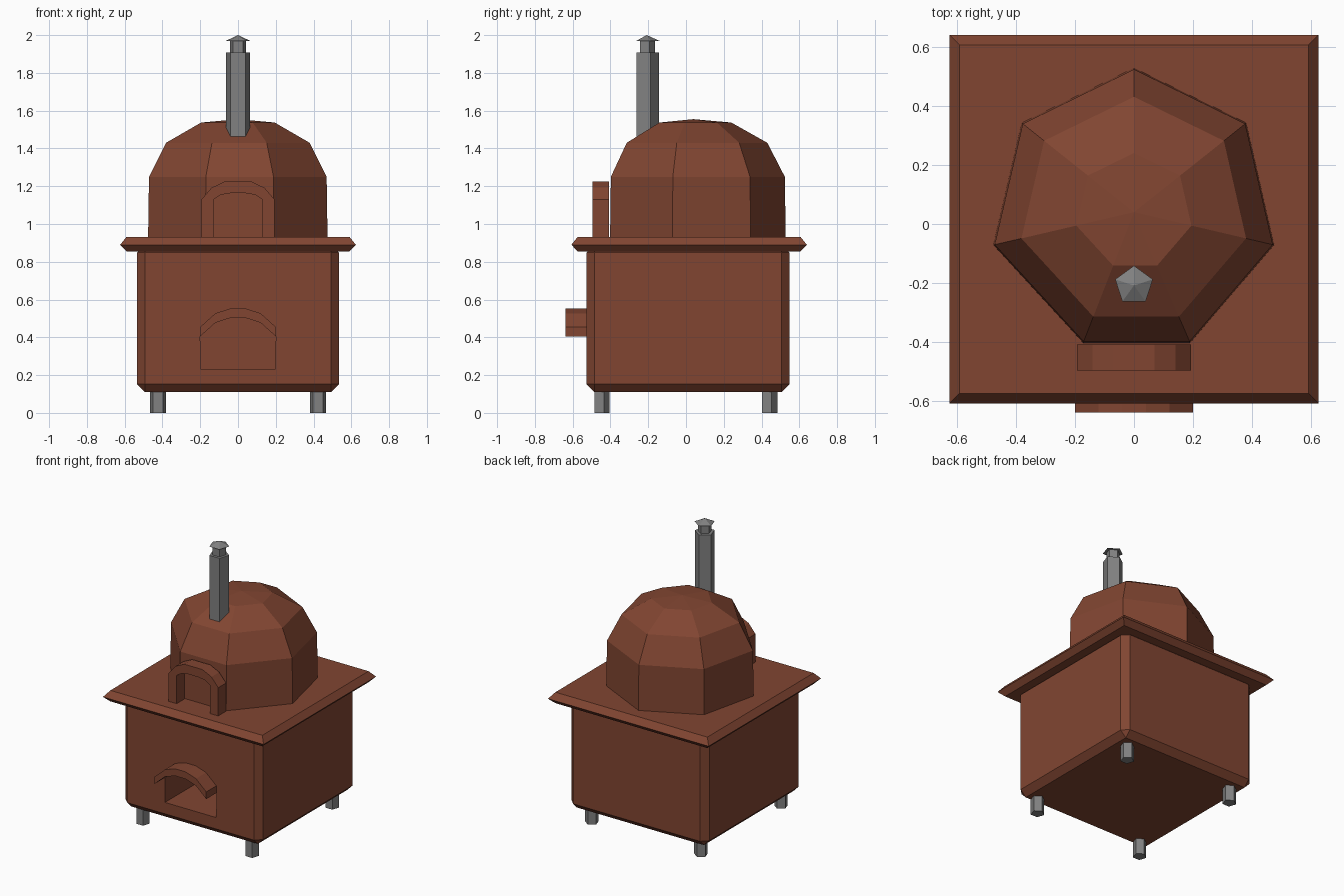
import bpy, bmesh, math
from mathutils import Matrix, Vector

if "Cube" in bpy.data.objects:
    bpy.data.objects.remove(bpy.data.objects["Cube"])


def material(name, rgb):
    m = bpy.data.materials.new(name)
    m.diffuse_color = (*rgb, 1)
    m.use_nodes = True
    m.node_tree.nodes["Principled BSDF"].inputs["Base Color"].default_value = m.diffuse_color
    return m


CLAY = material("terracotta", (0.22, 0.06, 0.031))
METAL = material("grey_metal", (0.22, 0.22, 0.22))


def finish(bm, name, mat):
    bmesh.ops.recalc_face_normals(bm, faces=bm.faces[:])
    me = bpy.data.meshes.new(name)
    bm.to_mesh(me)
    bm.free()
    me.materials.append(mat)
    ob = bpy.data.objects.new(name, me)
    bpy.context.collection.objects.link(ob)
    return ob


def loft(name, rings, mat, apex=None):
    """Skin equal-length rings of points, capped, or closed to an apex."""
    bm = bmesh.new()
    vs = [[bm.verts.new(p) for p in r] for r in rings]
    n = len(vs[0])
    for a, b in zip(vs, vs[1:]):
        for i in range(n):
            j = (i + 1) % n
            bm.faces.new((a[i], a[j], b[j], b[i]))
    bm.faces.new(vs[0][::-1])
    if apex:
        tip = bm.verts.new(apex)
        for i in range(n):
            bm.faces.new((vs[-1][i], vs[-1][(i + 1) % n], tip))
    else:
        bm.faces.new(vs[-1])
    return finish(bm, name, mat)


def pentagon(x, y, z, r):
    return [(x + r * math.cos(math.radians(90 + 72 * i)),
             y + r * math.sin(math.radians(90 + 72 * i)), z) for i in range(5)]


def rect(hx, y0, y1, z):
    return [(-hx, y0, z), (hx, y0, z), (hx, y1, z), (-hx, y1, z)]


def prism(name, profile, y0, y1, mat):
    """Extrude an (x, z) outline along y."""
    return loft(name, [[(x, y, z) for x, z in profile] for y in (y0, y1)], mat)


def mirrored(half):
    """Left-half points, bottom to crown, continued down the right side."""
    return half + [(-x, z) for x, z in reversed(half)]


# Base cabinet with chamfered edges
bm = bmesh.new()
bmesh.ops.create_cube(bm, size=1, matrix=Matrix.Translation((0, 0.011, 0.5)) @
                      Matrix.Diagonal((1.07, 1.074, 0.78, 1)))
bmesh.ops.bevel(bm, geom=bm.edges[:], offset=0.042, segments=1, affect='EDGES')
cabinet = finish(bm, "base_cabinet", CLAY)

# Arched wood store cut into the front
hood_out = [(-0.20, 0.455), (-0.12, 0.527), (-0.04, 0.553)]
hood_in = [(x, z - 0.05) for x, z in hood_out]
cutter = prism("wood_store_cutter", mirrored([(-0.199, 0.232)] + hood_in), -0.7, -0.03, CLAY)
cutter.hide_render = True
mod = cabinet.modifiers.new("wood_store", 'BOOLEAN')
mod.operation = 'DIFFERENCE'
mod.solver = 'EXACT'
mod.object = cutter
bpy.context.view_layer.objects.active = cabinet
bpy.ops.object.modifier_apply(modifier=mod.name)
bpy.data.objects.remove(cutter)

# Hood over the wood store
prism("wood_store_hood", mirrored(hood_out) + mirrored(hood_in)[::-1], -0.638, -0.50, CLAY)

# Counter slab with pointed edge
loft("counter_slab", [rect(0.59, -0.573, 0.606, 0.855),
                      rect(0.624, -0.607, 0.64, 0.89),
                      rect(0.59, -0.573, 0.606, 0.932)], CLAY)

# Seven-sided dome
base = [(0, 0.488), (-0.38, 0.302), (-0.476, -0.111), (-0.172, -0.442),
        (0.19, -0.442), (0.474, -0.111), (0.38, 0.302)]
steps = [(0.925, 1.0), (1.25, 0.99), (1.43, 0.80), (1.537, 0.41)]
loft("oven_dome", [[(x * s, 0.04 + y * s, z) for x, y in base] for z, s in steps],
     CLAY, apex=(0, 0.04, 1.555))

# Arch around the oven mouth
mouth_out = [(-0.193, 0.925), (-0.193, 1.13), (-0.14, 1.192), (-0.07, 1.225)]
mouth_in = [(-0.13, 0.925), (-0.13, 1.13), (-0.09, 1.155), (-0.04, 1.163)]
prism("mouth_arch", mirrored(mouth_out) + mirrored(mouth_in)[::-1], -0.495, -0.408, CLAY)

# Chimney, neck and cap
loft("chimney", [pentagon(0, -0.208, z, 0.066) for z in (1.40, 1.908)], METAL)
loft("chimney_neck", [pentagon(0, -0.208, z, 0.044) for z in (1.90, 1.975)], METAL)
loft("chimney_cap", [pentagon(0, -0.208, 1.97, 0.067)], METAL, apex=(0, -0.208, 2.0))

# Feet
for sx, side in ((-1, "left"), (1, "right")):
    for y, end in ((-0.449, "front"), (0.439, "back")):
        loft(f"{end}_{side}_foot", [pentagon(sx * 0.424, y, z, 0.045) for z in (0, 0.125)], METAL)
